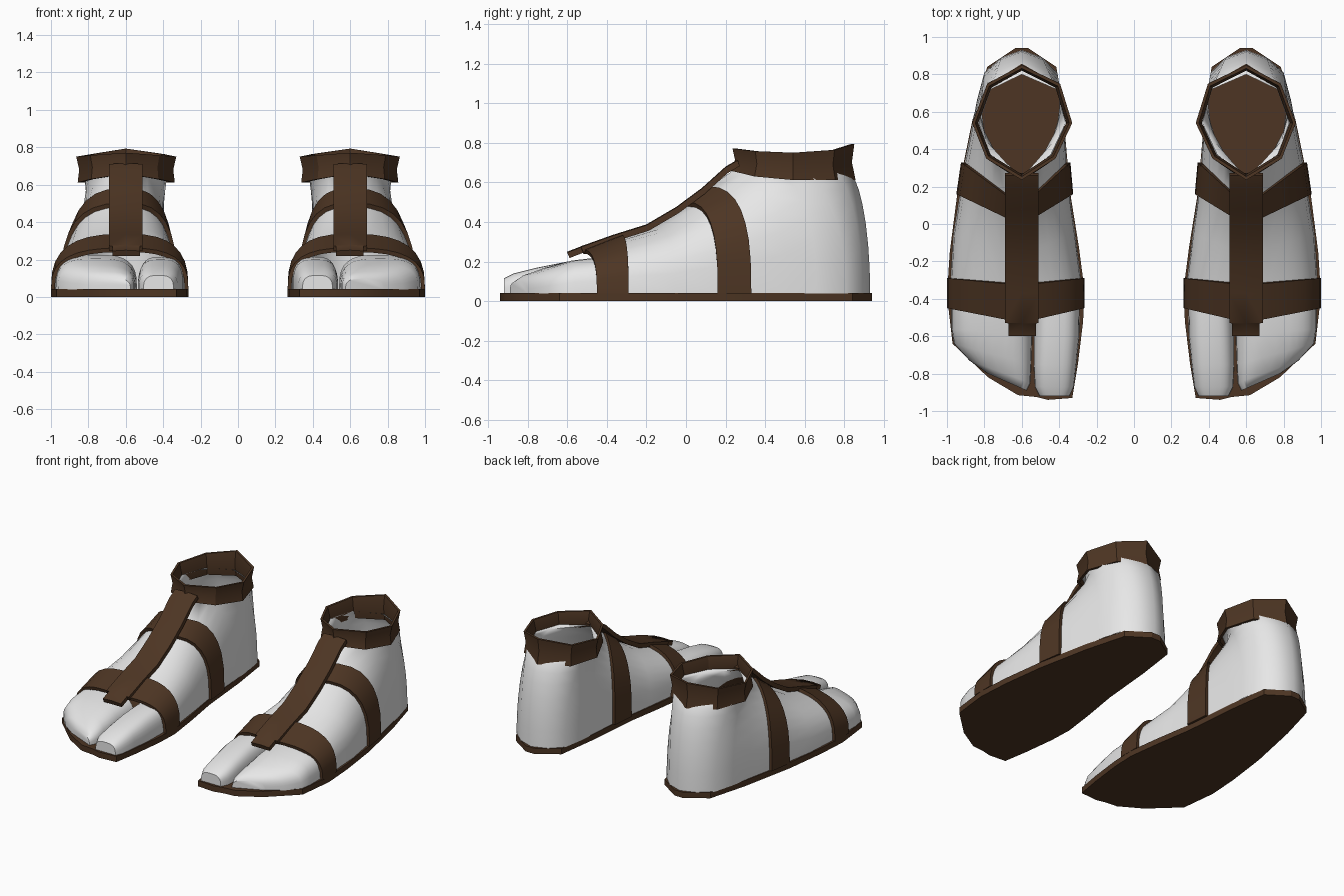
import bpy, bmesh, math

if "Cube" in bpy.data.objects:
    bpy.data.objects.remove(bpy.data.objects["Cube"])

CX = 0.6      # centre line of one foot
Z0 = 0.04     # top of the sole


def material(name, rgb):
    m = bpy.data.materials.new(name)
    m.diffuse_color = (*rgb, 1)
    m.use_nodes = True
    m.node_tree.nodes["Principled BSDF"].inputs["Base Color"].default_value = m.diffuse_color
    return m


LEATHER = material("brown_leather", (0.075, 0.036, 0.017))
SKIN = material("pale_grey", (0.8, 0.8, 0.8))


def finish(bm, name, mat, angle):
    """Weld, orient, smooth and mirror a part to the other foot."""
    bmesh.ops.remove_doubles(bm, verts=bm.verts, dist=0.0005)
    bmesh.ops.recalc_face_normals(bm, faces=bm.faces)
    me = bpy.data.meshes.new(name)
    bm.to_mesh(me)
    bm.free()
    me.materials.append(mat)
    ob = bpy.data.objects.new(name, me)
    bpy.context.collection.objects.link(ob)
    bpy.ops.object.select_all(action='DESELECT')
    ob.select_set(True)
    bpy.context.view_layer.objects.active = ob
    bpy.ops.object.shade_smooth_by_angle(angle=math.radians(angle))
    ob.modifiers.new("other_foot", 'MIRROR').use_mirror_merge = False
    return ob


def loft(bm, rings, closed=False, cyclic=False, caps=(False, False)):
    """Skin rows of points; closed joins each row, cyclic joins last to first."""
    rows = [[bm.verts.new(p) for p in r] for r in rings]
    n = len(rows[0])
    pairs = list(zip(rows, rows[1:])) + ([(rows[-1], rows[0])] if cyclic else [])
    for a, b in pairs:
        for i in range(n if closed else n - 1):
            j = (i + 1) % n
            bm.faces.new((a[i], a[j], b[j], b[i]))
    for use, row in zip(caps, (rows[0], rows[-1])):
        if use:
            bm.faces.new(row)


# Foot stations: floor y, inner x, outer x, top y, top z
STATIONS = [
    (-0.45, 0.285, 0.980, -0.52, 0.24),
    (-0.29, 0.285, 0.980, -0.32, 0.315),
    (-0.05, 0.315, 0.965, -0.17, 0.37),
    (0.16, 0.345, 0.930, 0.00, 0.48),
    (0.33, 0.360, 0.905, 0.10, 0.56),
    (0.50, 0.372, 0.870, 0.25, 0.67),
]
# Heel columns: floor y, inner x, outer x, rim y, rim inner x, rim outer x
HEEL = [
    (0.50, 0.372, 0.870, 0.25, CX, CX),
    (0.66, 0.385, 0.840, 0.37, 0.445, 0.770),
    (0.81, 0.410, 0.800, 0.54, 0.365, 0.830),
    (0.89, 0.490, 0.710, 0.72, 0.415, 0.765),
    (0.93, CX, CX, 0.80, CX, CX),
]
N = 8


def column(foot, top, e):
    """Bulging curve from a floor point up to a top point."""
    pts = []
    for i in range(N + 1):
        t = math.pi / 2 * i / N
        c = max(math.cos(t), 0) ** e if i < N else 0
        s = math.sin(t) ** e if i else 0
        pts.append((top[0] + (foot[0] - top[0]) * c,
                    top[1] + (foot[1] - top[1]) * c,
                    foot[2] + (top[2] - foot[2]) * s))
    return pts


def arch(st, e=0.72):
    y, xi, xo, yt, zt = st
    a = column((xi, y, Z0), (CX, yt, zt), e)
    b = column((xo, y, Z0), (CX, yt, zt), e)
    return a + b[-2::-1]


# Foot body, open at the ankle
bm = bmesh.new()
loft(bm, [arch(s) for s in STATIONS])
for side in (0, 1):
    cols = []
    for k, h in enumerate(HEEL):
        cols.append(column((h[1 + side], h[0], Z0), (h[4 + side], h[3], 0.67),
                           0.72 if k == 0 else 0.85 if k == 1 else 1))
    loft(bm, cols)
finish(bm, "foot", SKIN, 60)


# Toes: inner y, inner x, outer y, outer x, height
def toes(name, rows):
    bm = bmesh.new()
    rings = []
    for yi, xi, yo, xo, zt in rows:
        top = ((xi + xo) / 2, (yi + yo) / 2, zt)
        a = column((xi, yi, Z0), top, 0.65)
        rings.append(a + column((xo, yo, Z0), top, 0.65)[-2::-1])
    loft(bm, rings, caps=(False, True))
    finish(bm, name, SKIN, 60)


toes("big_toe", [(-0.42, 0.29, -0.42, 0.53, 0.215), (-0.60, 0.293, -0.60, 0.535, 0.20),
                 (-0.75, 0.308, -0.75, 0.535, 0.17), (-0.87, 0.322, -0.87, 0.53, 0.14),
                 (-0.92, 0.345, -0.92, 0.505, 0.115)])
toes("small_toes", [(-0.42, 0.54, -0.40, 0.975, 0.225), (-0.60, 0.545, -0.56, 0.975, 0.205),
                    (-0.75, 0.55, -0.64, 0.962, 0.17), (-0.85, 0.555, -0.73, 0.88, 0.135),
                    (-0.89, 0.575, -0.80, 0.78, 0.10)])


# Cross straps hug the foot between two stations
def cross_strap(name, k):
    edges = []
    for st in STATIONS[k:k + 2]:
        y, xi, xo, yt, zt = st
        inner = arch(st)
        outer = arch((y, xi - 0.02, xo + 0.02, yt - 0.008, zt + 0.022))
        edges.append((inner, outer))
    (ia, oa), (ib, ob) = edges
    bm = bmesh.new()
    loft(bm, list(zip(ia, oa, ob, ib)), closed=True, caps=(True, True))
    finish(bm, name, LEATHER, 35)


cross_strap("toe_strap", 0)
cross_strap("instep_strap", 3)

# Centre strap running from the ankle down to the toes
path = [(0.26, 0.715), (0.20, 0.68), (0.08, 0.572), (-0.05, 0.476), (-0.20, 0.388),
        (-0.37, 0.335), (-0.53, 0.278), (-0.531, 0.277), (-0.60, 0.25)]
rings = []
for y, z in path:
    l, r = (0.51, 0.69) if y > -0.5305 else (0.525, 0.67)
    rings.append([(l, y, z - 0.004), (CX, y, z), (r, y, z - 0.004),
                  (r, y + 0.012, z - 0.032), (l, y + 0.012, z - 0.032)])
bm = bmesh.new()
loft(bm, rings, closed=True, caps=(True, True))
finish(bm, "centre_strap", LEATHER, 35)

# Ankle band: flared octagonal cuff
octagon = [(0.60, 0.235), (0.79, 0.35), (0.865, 0.54), (0.785, 0.75),
           (0.60, 0.85), (0.395, 0.75), (0.33, 0.54), (0.42, 0.35)]
CY = 0.545
rings = []
for x, y in octagon:
    zt = 0.75 + 0.26 * (y - 0.52) ** 2 + (0.015 if y > 0.8 else 0)
    zb = 0.612 + 0.5 * max(0, 0.54 - y) ** 2

    def at(sx, sy, z):
        return (CX + (x - CX) * sx, CY + (y - CY) * sy, z)
    zm = (zt + zb) / 2
    rings.append([at(0.97, 1.02, zb), at(0.94, 0.96, zm), at(1, 1, zt),
                  at(0.94, 0.94, zt), at(0.88, 0.90, zm), at(0.90, 0.95, zb)])
bm = bmesh.new()
loft(bm, rings, closed=True, cyclic=True)
finish(bm, "ankle_band", LEATHER, 30)

# Sole slab
outline = [(0.33, -0.93), (0.46, -0.94), (0.52, -0.925), (0.62, -0.915), (0.78, -0.82),
           (0.97, -0.64), (1.0, -0.38), (0.985, -0.15), (0.945, 0.16), (0.865, 0.55),
           (0.785, 0.84), (0.635, 0.94), (0.565, 0.94), (0.415, 0.84), (0.375, 0.55),
           (0.34, 0.16), (0.295, -0.12), (0.265, -0.35), (0.272, -0.52), (0.30, -0.75)]
bm = bmesh.new()
loft(bm, [[(x, y, z) for x, y in outline] for z in (0, Z0 + 0.002)],
     closed=True, caps=(True, True))
finish(bm, "sole", LEATHER, 30)
